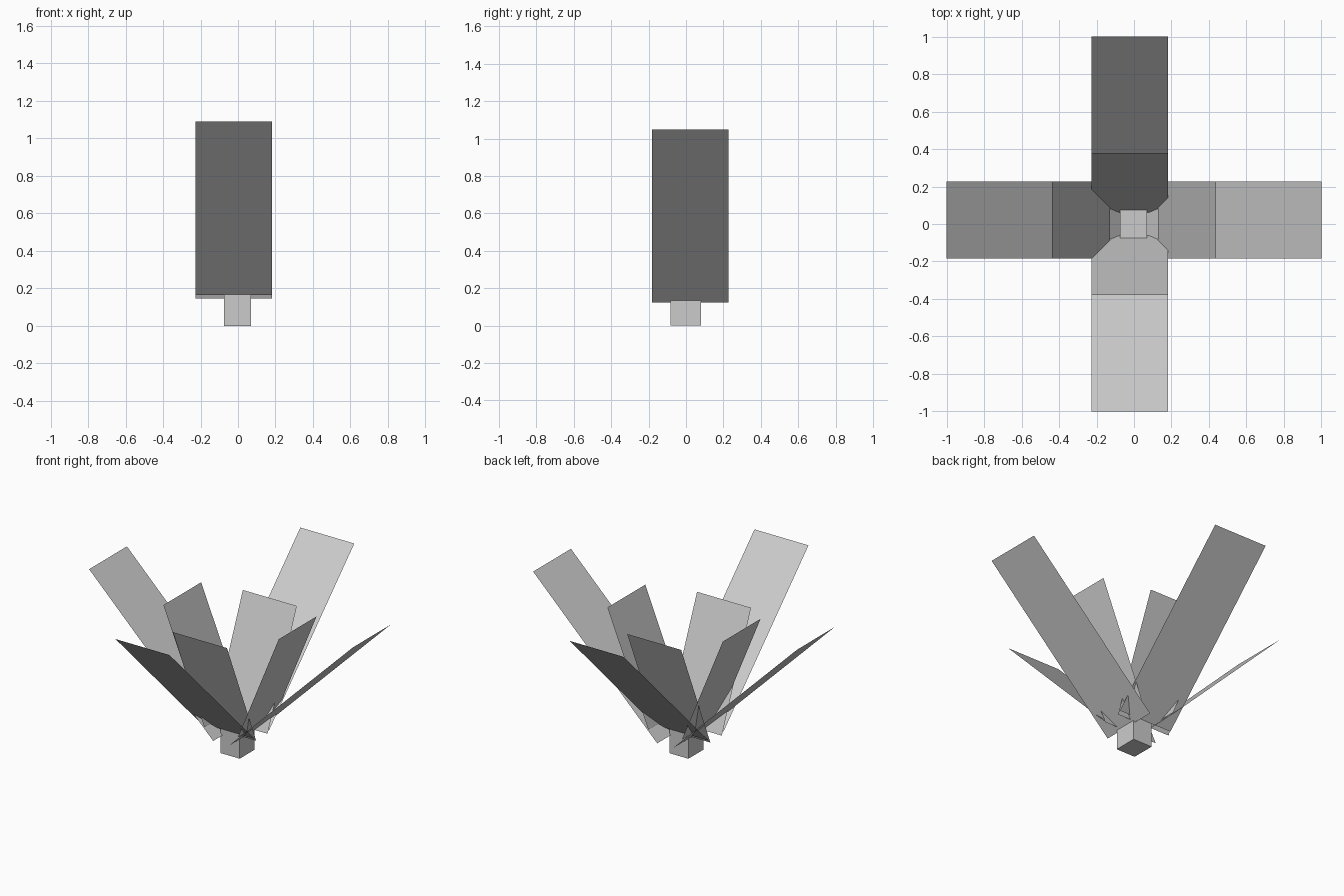
import bpy

if "Cube" in bpy.data.objects:
    bpy.data.objects.remove(bpy.data.objects["Cube"])


def mesh_object(name, verts, faces):
    mesh = bpy.data.meshes.new(name)
    mesh.from_pydata(verts, [], faces)
    mesh.update()
    obj = bpy.data.objects.new(name, mesh)
    bpy.context.collection.objects.link(obj)
    return obj


def leaf(name, axis, side, base, tip, span):
    """Flat leaf card; base and tip are (distance from centre, height)."""
    corners = [(base, span[0]), (base, span[1]), (tip, span[1]), (tip, span[0])]
    verts = []
    for (dist, z), across in corners:
        d = side * dist
        verts.append((d, across, z) if axis == "x" else (across, d, z))
    order = (0, 1, 2, 3)
    # keep the card's normal facing up
    if (axis == "x") == (side > 0):
        order = order[::-1]
    return mesh_object(name, verts, [order])


# Stem block
bpy.ops.mesh.primitive_cube_add(size=1, location=(-0.002, -0.001, 0.088))
stem = bpy.context.object
stem.name = "stem_block"
stem.scale = (0.145, 0.163, 0.176)

# Low spreading leaves and steep inner leaves, mirrored on each axis
X_SPAN = (-0.183, 0.226)
Y_SPAN = (-0.228, 0.181)
for side, label in ((1, "pos"), (-1, "neg")):
    leaf(f"outer_leaf_x_{label}", "x", side, (0.06, 0.125), (1.0, 1.05), X_SPAN)
    leaf(f"inner_leaf_x_{label}", "x", side, (0.127, 0.20), (0.437, 0.955), X_SPAN)
    leaf(f"outer_leaf_y_{label}", "y", side, (0.08, 0.165), (1.0, 1.09), Y_SPAN)
    leaf(f"inner_leaf_y_{label}", "y", side, (0.062, 0.145), (0.378, 0.90), Y_SPAN)
